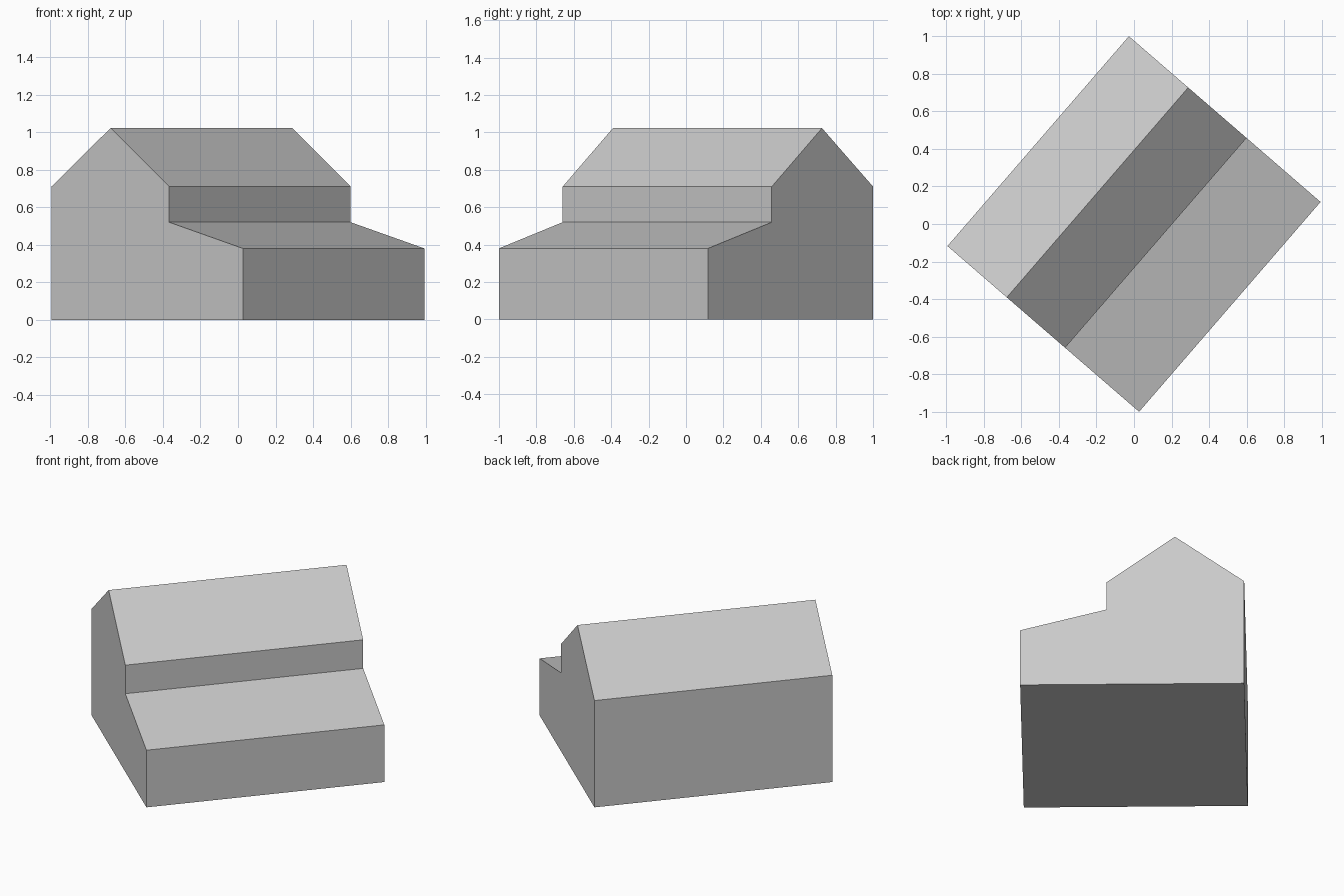
import bpy
import bmesh
import math
from mathutils import Matrix, Vector

cube = bpy.data.objects.get("Cube")
if cube:
    bpy.data.objects.remove(cube, do_unlink=True)

# Single plain wall and roof colour
grey = bpy.data.materials.new("plain_grey")
grey.use_nodes = True
colour = (0.6, 0.6, 0.6, 1.0)
grey.diffuse_color = colour
grey.node_tree.nodes["Principled BSDF"].inputs["Base Color"].default_value = colour

HALF_WIDTH = 0.675
HALF_LENGTH = 0.739
EAVES = 0.71
TURN = math.radians(-40.85)

# Gable end outline: tall pitched block with a lower lean-to on one side
outline = [
    (-HALF_WIDTH, 0),
    (HALF_WIDTH, 0),
    (HALF_WIDTH, 0.38),    # lean-to eaves
    (0.154, 0.52),         # lean-to top
    (0.154, EAVES),
    (-0.257, 1.023),       # ridge
    (-HALF_WIDTH, EAVES),
]

# Extrude the outline along the ridge
bm = bmesh.new()
gable = bm.faces.new([bm.verts.new((x, -HALF_LENGTH, z)) for x, z in outline])
result = bmesh.ops.extrude_face_region(bm, geom=[gable], use_keep_orig=True)
moved = [v for v in result["geom"] if isinstance(v, bmesh.types.BMVert)]
bmesh.ops.translate(bm, verts=moved, vec=Vector((0, 2 * HALF_LENGTH, 0)))
bmesh.ops.recalc_face_normals(bm, faces=bm.faces)

# Turn the building on its plot
bmesh.ops.transform(bm, matrix=Matrix.Rotation(TURN, 4, "Z"), verts=bm.verts)

mesh = bpy.data.meshes.new("house_with_lean_to")
bm.to_mesh(mesh)
bm.free()
mesh.materials.append(grey)
house = bpy.data.objects.new("house_with_lean_to", mesh)
bpy.context.collection.objects.link(house)
